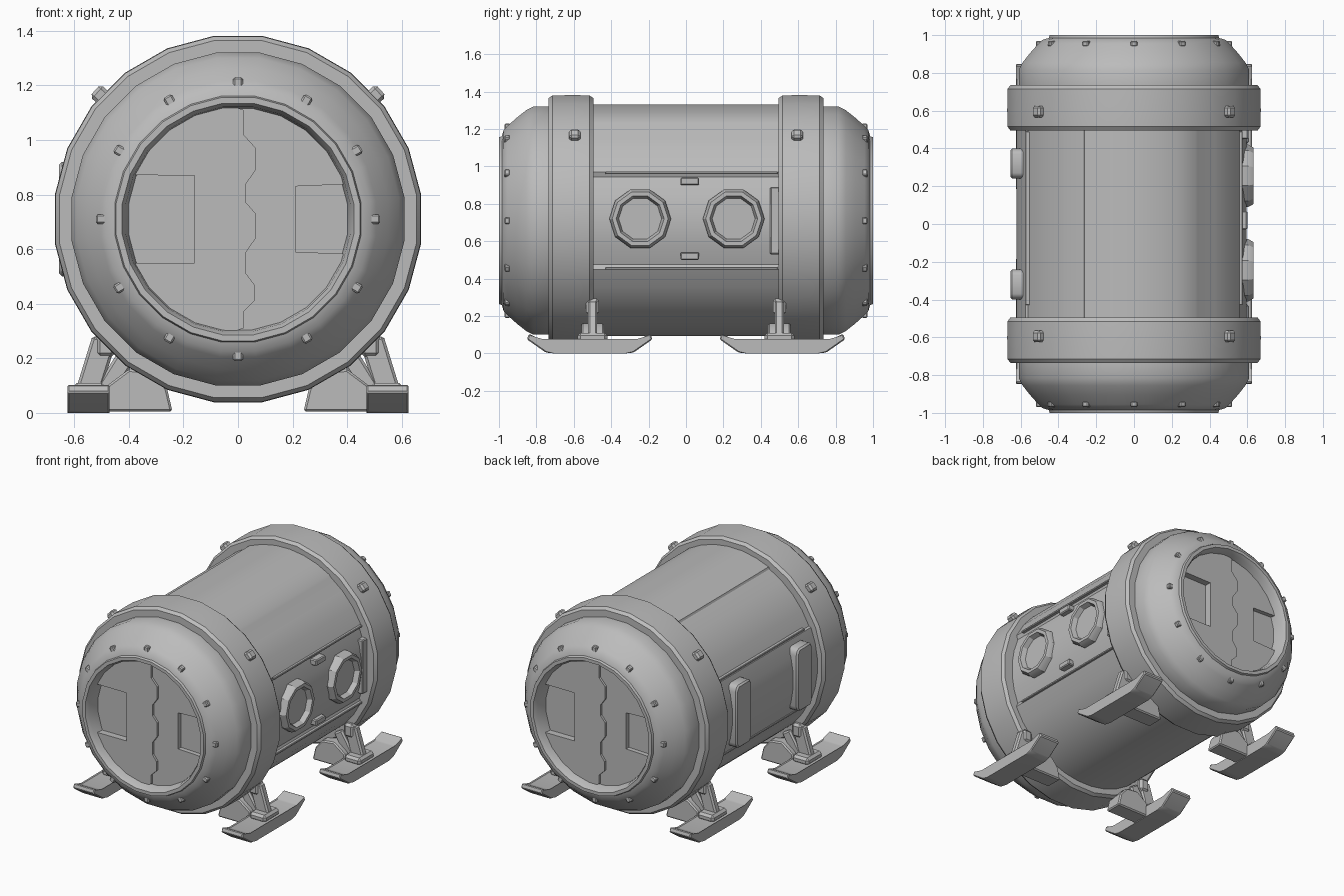
import bpy, bmesh, math
from mathutils import Matrix, Vector

if "Cube" in bpy.data.objects:
    bpy.data.objects.remove(bpy.data.objects["Cube"])

CZ = 0.71                                    # height of the barrel axis
grey = bpy.data.materials.new("light grey")
grey.diffuse_color = (0.5, 0.5, 0.5, 1)
grey.use_nodes = True
grey.node_tree.nodes["Principled BSDF"].inputs["Base Color"].default_value = grey.diffuse_color
TURN = Matrix.Rotation(math.pi, 4, 'Z')      # copies a front part to the back
ENDS = (("front", Matrix.Identity(4)), ("back", TURN))


def finish(name, bm, matrix=None, smooth=30):
    bmesh.ops.remove_doubles(bm, verts=bm.verts, dist=1e-5)
    if matrix is not None:
        bm.transform(matrix)
    bmesh.ops.recalc_face_normals(bm, faces=bm.faces)
    mesh = bpy.data.meshes.new(name)
    bm.to_mesh(mesh)
    bm.free()
    mesh.materials.append(grey)
    ob = bpy.data.objects.new(name, mesh)
    bpy.context.collection.objects.link(ob)
    bpy.ops.object.select_all(action='DESELECT')
    bpy.context.view_layer.objects.active = ob
    ob.select_set(True)
    bpy.ops.object.shade_smooth_by_angle(angle=math.radians(smooth))
    return ob


def lathe(name, profile, sides, matrix, loop=False):
    """Spin (radius, height) points around z, then place with matrix."""
    bm = bmesh.new()
    rows = []
    for r, h in profile:
        if r == 0:
            rows.append([bm.verts.new((0, 0, h))] * sides)
        else:
            rows.append([bm.verts.new((r * math.cos(t), r * math.sin(t), h))
                         for t in (2 * math.pi * (i + .5) / sides for i in range(sides))])
    pairs = list(zip(rows, rows[1:])) + ([(rows[-1], rows[0])] if loop else [])
    for a, b in pairs:
        for i in range(sides):
            j = (i + 1) % sides
            quad = list(dict.fromkeys((a[i], a[j], b[j], b[i])))
            bm.faces.new(quad)
    return finish(name, bm, matrix)


def prism(name, pts, axis, lo, hi, matrix=None, bevel=0):
    """Extrude a 2D outline along x (points y,z) or y (points x,z)."""
    bm = bmesh.new()
    place = (lambda a, b, v: (v, a, b)) if axis == 'x' else (lambda a, b, v: (a, v, b))
    rings = [[bm.verts.new(place(a, b, v)) for a, b in pts] for v in (lo, hi)]
    bm.faces.new(rings[0])
    bm.faces.new(rings[1][::-1])
    n = len(pts)
    for i in range(n):
        j = (i + 1) % n
        bm.faces.new((rings[0][i], rings[0][j], rings[1][j], rings[1][i]))
    if bevel:
        bmesh.ops.bevel(bm, geom=bm.edges[:], offset=bevel, segments=1, affect='EDGES')
    return finish(name, bm, matrix)


def box(name, center, size, matrix=None, bevel=0.006):
    bm = bmesh.new()
    bmesh.ops.create_cube(bm, size=1, matrix=Matrix.Diagonal((*size, 1)))
    bmesh.ops.bevel(bm, geom=bm.edges[:], offset=bevel, segments=1, affect='EDGES')
    bm.transform(Matrix.Translation(center))
    return finish(name, bm, matrix)


def beam(name, a, b, w, d):
    """Square bar between two points."""
    a, b = Vector(a), Vector(b)
    rot = (b - a).to_track_quat('Z', 'Y').to_matrix().to_4x4()
    return box(name, (0, 0, 0), (w, d, (b - a).length),
               Matrix.Translation((a + b) / 2) @ rot, 0.01)


# Barrel with stepped side panels and a raised roof panel
def arc(a0, a1, r):
    n = max(2, round((a1 - a0) / 10))
    return [(r * math.cos(t), CZ + r * math.sin(t))
            for t in (math.radians(a0 + (a1 - a0) * i / n) for i in range(n + 1))]


hull = (arc(-23, 23, 0.597) + arc(25, 57, 0.617) + arc(58.5, 115, 0.623)
        + arc(116, 156, 0.614) + arc(157, 203, 0.625) + arc(204, 335, 0.619))
prism("barrel", hull, 'y', -0.53, 0.53)

# Collars, end caps and doors
to_front = Matrix.Translation((0, 0, CZ)) @ Matrix.Rotation(math.pi / 2, 4, 'X')
collar = [(0.58, .495), (0.66, .495), (0.675, .515), (0.677, .60), (0.675, .715),
          (0.66, .735), (0.58, .735)]
cap = [(0.58, .72), (0.615, .735), (0.615, .815), (0.595, .855), (0.555, .905), (0.51, .955),
       (0.488, .975), (0.455, .985), (0.45, 1.0), (0.428, 1.0), (0.415, .975),
       (0.405, .90), (0, .90)]
teeth = [(0.02, .40), (0.02, .31), (0.065, .26), (0.065, .18), (0.03, .13), (0.03, .06),
         (0.065, .02), (0.065, -.07), (0.03, -.12), (0.03, -.2), (0.06, -.24),
         (0.06, -.30), (0.02, -.34), (0.02, -.40)]


def half_disc(s, r, a0, a1, n=6):
    return [(s * r * math.cos(t), CZ + r * math.sin(t))
            for t in (math.radians(a0 + (a1 - a0) * i / n) for i in range(n + 1))]


for end, m in ENDS:
    lathe(end + "_collar", collar, 24, m @ to_front, loop=True)
    lathe(end + "_cap", cap, 24, m @ to_front)
    # Door leaf with interlocking edge and handle recess
    left = ([(x, CZ + z) for x, z in teeth] + half_disc(-1, 0.412, -88, -23)
            + [(-0.16, CZ - .16), (-0.16, CZ + .16)] + half_disc(-1, 0.412, 23, 88))
    prism(end + "_door_left", left, 'y', -0.945, -0.895, m)
    right = ([(0.0, CZ + .41), (0.0, CZ - .41)] + half_disc(1, 0.412, -88, -18)
             + [(0.21, CZ - .12), (0.21, CZ + .12)] + half_disc(1, 0.412, 18, 88))
    prism(end + "_door_right", right, 'y', -0.93, -0.895, m)
    # Small studs around the cap
    for i in range(12):
        spin = (Matrix.Translation((0, 0, CZ))
                @ Matrix.Rotation(math.radians(30 * i), 4, 'Y'))
        box(end + "_cap_stud", (0, -0.955, 0.50), (0.035, 0.03, 0.04), m @ spin)
    # Lugs on the collar shoulders
    for a in (-48, 48):
        spin = (Matrix.Translation((0, 0, CZ))
                @ Matrix.Rotation(math.radians(a), 4, 'Y'))
        box(end + "_collar_lug", (0, -0.595, 0.68), (0.06, 0.06, 0.05), m @ spin, 0.012)

# Round windows on the right side
frame = [(0.165, 0.55), (0.165, 0.605), (0.15, 0.632), (0.128, 0.632), (0.115, 0.60), (0, 0.60)]
for y in (-0.245, 0.255):
    lathe("window", frame, 10, Matrix.Translation((0, y, 0.72))
          @ Matrix.Rotation(math.pi / 2, 4, 'Y'))

# Clips, ledges and end strip on the right panel
for z in (0.52, 0.92):
    box("panel_clip", (0.575, 0.02, z), (0.05, 0.10, 0.04))
for s in (-1, 1):
    for z in (0.455, 0.965):
        box("panel_ledge", (s * 0.56, 0.03, z), (0.03, 0.92, 0.014), bevel=0.003)
box("panel_end_strip", (0.585, 0.475, 0.71), (0.04, 0.05, 0.36))

# Raised plates on the left side
for y in (-0.32, 0.32):
    outline = [(y - .08, .53), (y - .06, .50), (y + .06, .50), (y + .08, .53),
               (y + .08, .89), (y + .06, .92), (y - .06, .92), (y - .08, .89)]
    prism("side_plate", outline, 'x', -0.655, -0.54, bevel=0.01)

# Skis with upturned tips, struts and inner brackets
ski = [(-.335, .075), (-.325, .105), (-.25, .07), (.25, .07), (.325, .105), (.335, .075),
       (.235, .005), (.19, 0), (-.19, 0), (-.235, .005)]
for sx in (-1, 1):
    for yc in (-0.515, 0.515):
        lo, hi = sorted((sx * 0.47, sx * 0.625))
        prism("ski", [(yc + y, z) for y, z in ski], 'x', lo, hi, bevel=0.006)
        ys = yc * 0.97
        beam("outer_strut", (sx * .555, ys, .06), (sx * .49, ys, .27), .05, .09)
        beam("inner_strut", (sx * .50, ys, .06), (sx * .40, ys, .22), .05, .07)
        box("strut_foot", (sx * .545, ys, .085), (.12, .16, .05), bevel=.015)
        box("strut_head", (sx * .485, ys, .25), (.07, .07, .09), bevel=.015)
        bracket = [(.24, .005), (.48, .005), (.48, .10), (.40, .16), (.31, .15), (.26, .09)]
        prism("inner_bracket", [(sx * x, z) for x, z in bracket], 'y',
              ys - .06, ys + .06, bevel=0.008)
